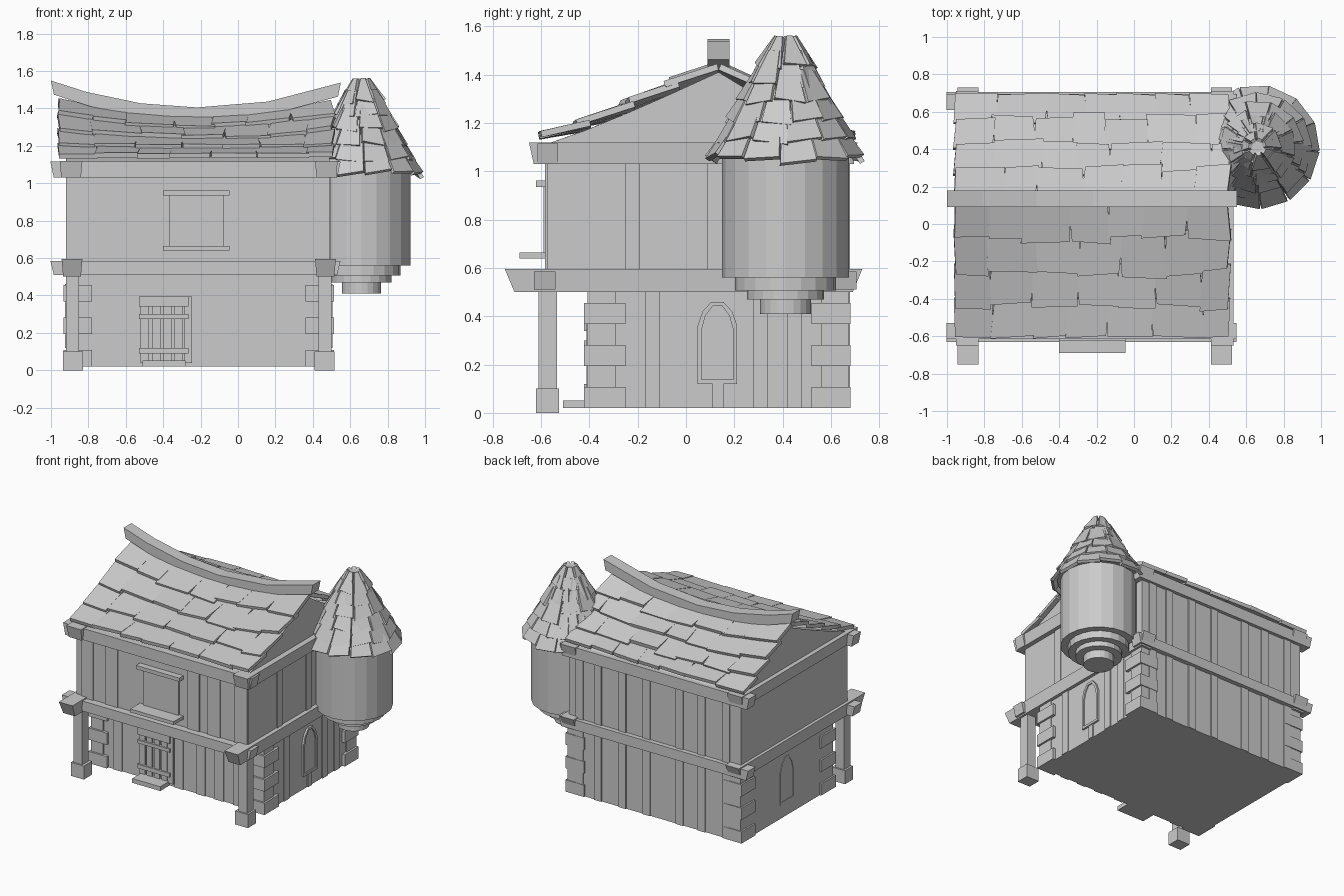
import bpy, bmesh, math, random
from mathutils import Vector

random.seed(7)
if "Cube" in bpy.data.objects:
    bpy.data.objects.remove(bpy.data.objects["Cube"])

grey = bpy.data.materials.new("plain_grey")
grey.use_nodes = True
GREY = (0.6, 0.6, 0.6, 1)
grey.diffuse_color = GREY
grey.node_tree.nodes["Principled BSDF"].inputs["Base Color"].default_value = GREY


def finish(bm, name):
    bmesh.ops.recalc_face_normals(bm, faces=bm.faces[:])
    me = bpy.data.meshes.new(name)
    bm.to_mesh(me)
    bm.free()
    me.materials.append(grey)
    ob = bpy.data.objects.new(name, me)
    bpy.context.collection.objects.link(ob)


def loft(bm, rings):
    """Skin equal-length closed rings and cap both ends."""
    vs = [[bm.verts.new(p) for p in r] for r in rings]
    n = len(vs[0])
    for a, b in zip(vs, vs[1:]):
        for i in range(n):
            bm.faces.new((a[i], a[(i + 1) % n], b[(i + 1) % n], b[i]))
    bm.faces.new(vs[0][::-1])
    bm.faces.new(vs[-1])


def box(bm, x, y, z, fx=0, fy=0):
    """Box from (min, max) ranges; fx and fy flare the top outwards."""
    def ring(h, a, b):
        return [(x[0] - a, y[0] - b, h), (x[1] + a, y[0] - b, h),
                (x[1] + a, y[1] + b, h), (x[0] - a, y[1] + b, h)]
    loft(bm, [ring(z[0], 0, 0), ring(z[1], fx, fy)])


def boxes(name, items):
    bm = bmesh.new()
    for it in items:
        box(bm, *it)
    finish(bm, name)


MID = -0.21                      # centre of the house body in x
X0, X1 = -0.92, 0.49             # wall sides
F_LOW, F_UP, BACK = -0.4, -0.575, 0.67


def both(x):
    """An x range and its mirror about the body centre."""
    return [x, (2 * MID - x[1], 2 * MID - x[0])]


# Walls
boxes("lower_walls", [((X0, X1), (F_LOW, BACK), (0.02, 0.53))])
boxes("upper_walls", [((X0, X1), (F_UP, BACK), (0.52, 1.1))])

# Vertical planks on all four sides
T = 0.008
planks = []
for x in (-0.2, -0.02, 0.13, 0.28, -0.7):
    planks.append(((x - 0.035, x + 0.035), (F_LOW - T, F_LOW), (0.02, 0.52)))
for x in (-0.83, -0.63, 0.04, 0.21, 0.43):
    planks.append(((x - 0.05, x + 0.05), (F_UP - T, F_UP), (0.58, 1.05)))
for x in (-0.8, -0.6, -0.42, -0.15, 0.05, 0.25, 0.4):
    for z in ((0.02, 0.52), (0.58, 1.05)):
        planks.append(((x - 0.03, x + 0.03), (BACK, BACK + T), z))
for x in both((X1, X1 + T)):
    for y in (-0.22, 0.12, 0.4):
        planks.append((x, (y - 0.03, y + 0.03), (0.58, 1.05)))
    for y in (-0.14, 0.31, 0.45):
        planks.append((x, (y - 0.03, y + 0.03), (0.02, 0.52)))
    planks.append((x, (0.11, 0.155), (0.02, 0.12)))
boxes("wall_planks", planks)

# Corner stones, alternately long and short
stones = []
for i in range(6):
    z = (0.02 + i * 0.087, min(0.51, 0.02 + (i + 1) * 0.087))
    e, w = (0.022, 0.15) if i % 2 == 0 else (0.008, 0.11)
    for x in both((X1 - w + 0.02, X1 + e)):
        stones.append((x, (F_LOW - e, F_LOW + w), z))
        stones.append((x, (BACK - w, BACK + e / 2), z))
boxes("corner_stones", stones)

# Beams of the two floors, with flared ends
boxes("floor_beams_across", [
    ((-0.985, 0.53), (-0.63, -0.54), (0.51, 0.585), 0.018, 0),
    ((-0.985, 0.53), (0.62, 0.705), (0.51, 0.585), 0.018, 0)])
boxes("floor_beams_along", [(x, (-0.71, 0.69), (0.5, 0.595), 0.008, 0.04)
                            for x in both((0.42, 0.515))])
boxes("eave_beams_across", [
    ((-0.985, 0.53), (-0.615, -0.53), (1.03, 1.115), 0.018, 0),
    ((-0.985, 0.53), (0.61, 0.695), (1.03, 1.115), 0.018, 0)])
boxes("eave_beams_along", [(x, (-0.63, 0.69), (1.03, 1.12), 0.008, 0.02)
                           for x in both((0.42, 0.525))])

# Porch posts and their feet
boxes("porch_posts", [(x, (-0.61, -0.535), (0.09, 0.52)) for x in both((0.43, 0.5))])
boxes("post_feet", [(x, (-0.62, -0.525), (0, 0.1)) for x in both((0.41, 0.515))])

# Door of slats and rails, with a step
door = [((x, x + 0.045), (F_LOW - 0.012, F_LOW), (0.04, 0.395))
        for x in (-0.52, -0.46, -0.4, -0.34, -0.29)]
door += [((-0.53, -0.265), (F_LOW - 0.022, F_LOW), z)
         for z in ((0.34, 0.395), (0.275, 0.3), (0.09, 0.12))]
boxes("door", door)
boxes("door_step", [((-0.51, -0.28), (-0.51, F_LOW), (0.02, 0.052))])

# Upper window
boxes("window_shutter", [((-0.365, -0.075), (F_UP - 0.014, F_UP), (0.665, 0.935))])
boxes("window_ledges", [((-0.4, -0.045), (-0.69, F_UP), (0.64, 0.665)),
                        ((-0.4, -0.045), (-0.622, F_UP), (0.935, 0.962))])


# Arched side windows: a frame with an inset pane
def arch(x, w, z0, z1):
    c, s = 0.13, 0.1
    pts = [(-1, z0), (1, z0), (1, z1 - s), (0.75, z1 - s * 0.4), (0.3, z1),
           (-0.3, z1), (-0.75, z1 - s * 0.4), (-1, z1 - s)]
    return [(x, c + w * u, z) for u, z in pts]


bm = bmesh.new()
for side in (1, -1):
    def at(d):
        return MID + side * (X1 - MID + d)
    loft(bm, [arch(at(0), 0.082, 0.12, 0.46), arch(at(0.014), 0.082, 0.12, 0.46),
              arch(at(0.014), 0.066, 0.138, 0.442), arch(at(0.005), 0.066, 0.138, 0.442)])
finish(bm, "arched_windows")

# Sagging roof surface: x runs along the ridge, v from eave (0) to ridge (1)
RIDGE_Y = 0.135


def sag(x):
    return ((x - MID) / 0.78) ** 2


def roof(x, v, eave_y):
    top = 1.33 + 0.1 * sag(x)
    return Vector((x, eave_y + (RIDGE_Y - eave_y) * v,
                   1.105 + (top - 1.105) * max(v, 0) ** 1.12))


bm = bmesh.new()
rings = []
for i in range(9):
    x = X0 + (X1 - X0) * i / 8
    vs = (0, 0.25, 0.5, 0.75, 1)
    rings.append([roof(x, v, -0.6) for v in vs] + [roof(x, v, 0.69) for v in vs[-2::-1]])
loft(bm, rings)
finish(bm, "roof_body")


def slab(bm, quad, thick):
    """Tile made by raising a quad along its normal."""
    n = (quad[1] - quad[0]).cross(quad[3] - quad[0]).normalized()
    if n.z < 0:
        n = -n
    loft(bm, [quad, [p + n * thick for p in quad]])


# Roof tiles, laid in overlapping rows on both slopes
bm = bmesh.new()
for eave in (-0.6, 0.69):
    for row in range(4):
        x = -0.96
        while x < 0.42:
            w = random.uniform(0.17, 0.28)
            x2 = x + w if x + w < 0.42 else 0.51
            v0 = max(0, row * 0.25 - random.uniform(0, 0.07))
            v1 = min(1, row * 0.25 + 0.28)
            t = random.uniform(-0.012, 0.012)
            low = Vector((0, 0, 0.026 + random.uniform(0, 0.012)))
            high = Vector((0, 0, 0.008))
            slab(bm, [roof(x + t, v0 + t, eave) + low, roof(x2 + t, v0 - t, eave) + low,
                      roof(x2 - t, v1, eave) + high, roof(x - t, v1, eave) + high], 0.026)
            x = x2 - 0.002
finish(bm, "roof_tiles")

# Curved ridge beam
bm = bmesh.new()
rings = []
for x in (-1, -0.81, -0.52, -0.22, 0.16, 0.55):
    z = 1.405 + 0.14 * sag(x)
    lean = 0.02 * (x - MID)
    rings.append([(x, 0.09, z), (x, 0.18, z), (x - lean, 0.18, z - 0.075), (x - lean, 0.09, z - 0.075)])
loft(bm, rings)
finish(bm, "ridge_beam")

# Hanging corner turret
TX, TY = 0.66, 0.412


def ring(r, z, n=20):
    return [(TX + r * math.cos(math.tau * i / n), TY + r * math.sin(math.tau * i / n), z)
            for i in range(n)]


bm = bmesh.new()
loft(bm, [ring(r, z) for r, z in ((0.105, 0.41), (0.105, 0.47), (0.16, 0.47), (0.16, 0.507),
                                  (0.21, 0.507), (0.21, 0.56), (0.262, 0.56), (0.262, 1.1))])
finish(bm, "turret")

bm = bmesh.new()
loft(bm, [ring(r, z) for r, z in ((0.285, 1.07), (0.2, 1.21), (0.13, 1.36), (0.035, 1.55))])
finish(bm, "turret_roof_body")

# Turret tiles: bottom radius and height, top radius and height, count
bm = bmesh.new()
for r0, z0, r1, z1, n in ((0.315, 1.045, 0.23, 1.17, 13), (0.275, 1.12, 0.19, 1.25, 12),
                          (0.232, 1.195, 0.15, 1.33, 11), (0.19, 1.275, 0.11, 1.41, 9),
                          (0.15, 1.345, 0.07, 1.49, 8), (0.115, 1.42, 0.03, 1.55, 7)):
    turn = random.random()
    for i in range(n):
        a = math.tau * (i + turn) / n
        h = math.pi / n * random.uniform(0.94, 1.08)
        tilt, drop = random.uniform(-0.012, 0.012), random.uniform(-0.014, 0.014)

        def p(r, ang, z):
            return Vector((TX + r * math.cos(ang), TY + r * math.sin(ang), z))
        slab(bm, [p(r0, a - h, z0 + drop + tilt), p(r0, a + h, z0 + drop - tilt),
                  p(r1, a + h, z1), p(r1, a - h, z1)], 0.022)
finish(bm, "turret_tiles")
